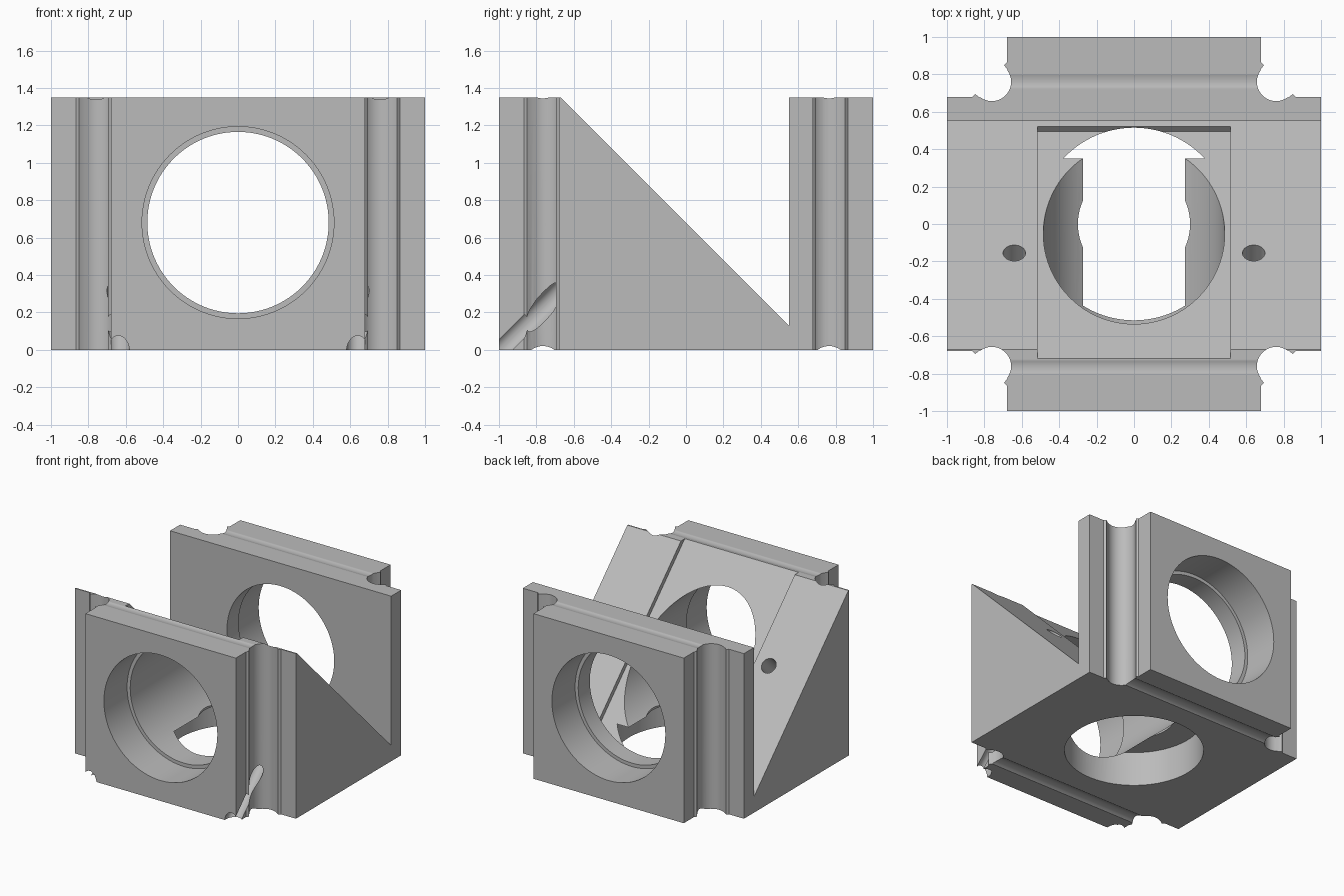
import bpy, bmesh, math
from mathutils import Vector, Matrix

cube = bpy.data.objects.get("Cube")
if cube:
    bpy.data.objects.remove(cube, do_unlink=True)

TOP = 1.35      # overall height
AXIS = 0.68     # height of the bore axis

grey = bpy.data.materials.new("matte grey")
grey.use_nodes = True
colour = (0.5, 0.5, 0.5, 1)
grey.diffuse_color = colour
grey.node_tree.nodes["Principled BSDF"].inputs["Base Color"].default_value = colour


def link(name, bm):
    bmesh.ops.recalc_face_normals(bm, faces=bm.faces)
    mesh = bpy.data.meshes.new(name)
    bm.to_mesh(mesh)
    bm.free()
    obj = bpy.data.objects.new(name, mesh)
    bpy.context.collection.objects.link(obj)
    return obj


def prism(name, points, offset):
    """Closed 3D outline extruded along an offset."""
    bm = bmesh.new()
    face = bm.faces.new([bm.verts.new(p) for p in points])
    moved = bmesh.ops.extrude_face_region(bm, geom=[face])["geom"]
    bmesh.ops.translate(bm, vec=offset,
                        verts=[v for v in moved if isinstance(v, bmesh.types.BMVert)])
    return link(name, bm)


def rod(name, start, end, radius, sides=96):
    """Cylinder between two points."""
    start, end = Vector(start), Vector(end)
    axis = end - start
    turn = axis.to_track_quat("Z", "Y").to_matrix().to_4x4()
    bm = bmesh.new()
    bmesh.ops.create_cone(bm, cap_ends=True, segments=sides, radius1=radius, radius2=radius,
                          depth=axis.length,
                          matrix=Matrix.Translation((start + end) / 2) @ turn)
    return link(name, bm)


# Cross-shaped footprint: one corner with its rod channel and lips, mirrored four ways
corner = [(0.68, 1), (0.68, 0.865), (0.695, 0.85), (0.68, 0.83)]
for i in range(1, 24):
    a = math.radians(139 + 172 * i / 24)
    corner.append((0.76 + 0.103 * math.cos(a), 0.76 + 0.103 * math.sin(a)))
corner += [(0.83, 0.68), (0.85, 0.695), (0.865, 0.68), (1, 0.68)]

outline = []
for sx, sy in ((1, 1), (1, -1), (-1, -1), (-1, 1)):
    part = [(x * sx, y * sy, 0) for x, y in corner]
    outline += part if sx * sy > 0 else part[::-1]
body = prism("mirror_mount_body", outline, (0, 0, TOP))

# Diagonal opening and the shallow mirror seat in the slope
cutters = [
    prism("slope_cutter", [(-1.1, y, z) for y, z in
                           ((-0.77, 1.45), (0.55, 0.13), (0.55, 1.45))], (2.2, 0, 0)),
    prism("seat_cutter", [(-0.515, y, z) for y, z in
                          ((-0.82, 1.45), (0.495, 0.135), (0.535, 0.175), (-0.78, 1.49))],
          (1.03, 0, 0)),
    # Main bore, and the stepped bore from below
    rod("main_bore", (0, -1.1, AXIS), (0, 1.1, AXIS), 0.485),
    rod("lower_bore", (0, 0, -0.1), (0, 0, 0.28), 0.515),
    rod("lower_step", (0, 0, -0.1), (0, 0, 0.45), 0.3),
]

# Wider bore mouths and shallow grooves along the top and bottom
for s in (-1, 1):
    cutters += [
        rod("bore_mouth", (0, s * 1.1, AXIS), (0, s * 0.7, AXIS), 0.513),
        rod("bottom_groove", (-1.1, s * 0.765, -0.083), (1.1, s * 0.765, -0.083), 0.103, 64),
        rod("top_groove", (-0.75, s * 0.765, TOP + 0.097), (0.75, s * 0.765, TOP + 0.097),
            0.103, 64),
        # Angled screw hole square to the slope
        rod("screw_hole", (s * 0.64, 0, 0.99), (s * 0.64, -1.2, -0.21), 0.06, 48),
    ]

for c in cutters:
    mod = body.modifiers.new(c.name, "BOOLEAN")
    mod.operation = "DIFFERENCE"
    mod.solver = "EXACT"
    mod.object = c

# Keep the finished cut mesh and drop the cutters
graph = bpy.context.evaluated_depsgraph_get()
finished = bpy.data.meshes.new_from_object(body.evaluated_get(graph))
body.modifiers.clear()
body.data = finished
for c in cutters:
    bpy.data.objects.remove(c, do_unlink=True)

body.data.materials.clear()
body.data.materials.append(grey)
bpy.ops.object.select_all(action="DESELECT")
body.select_set(True)
bpy.context.view_layer.objects.active = body
bpy.ops.object.shade_smooth_by_angle(angle=math.radians(25))
